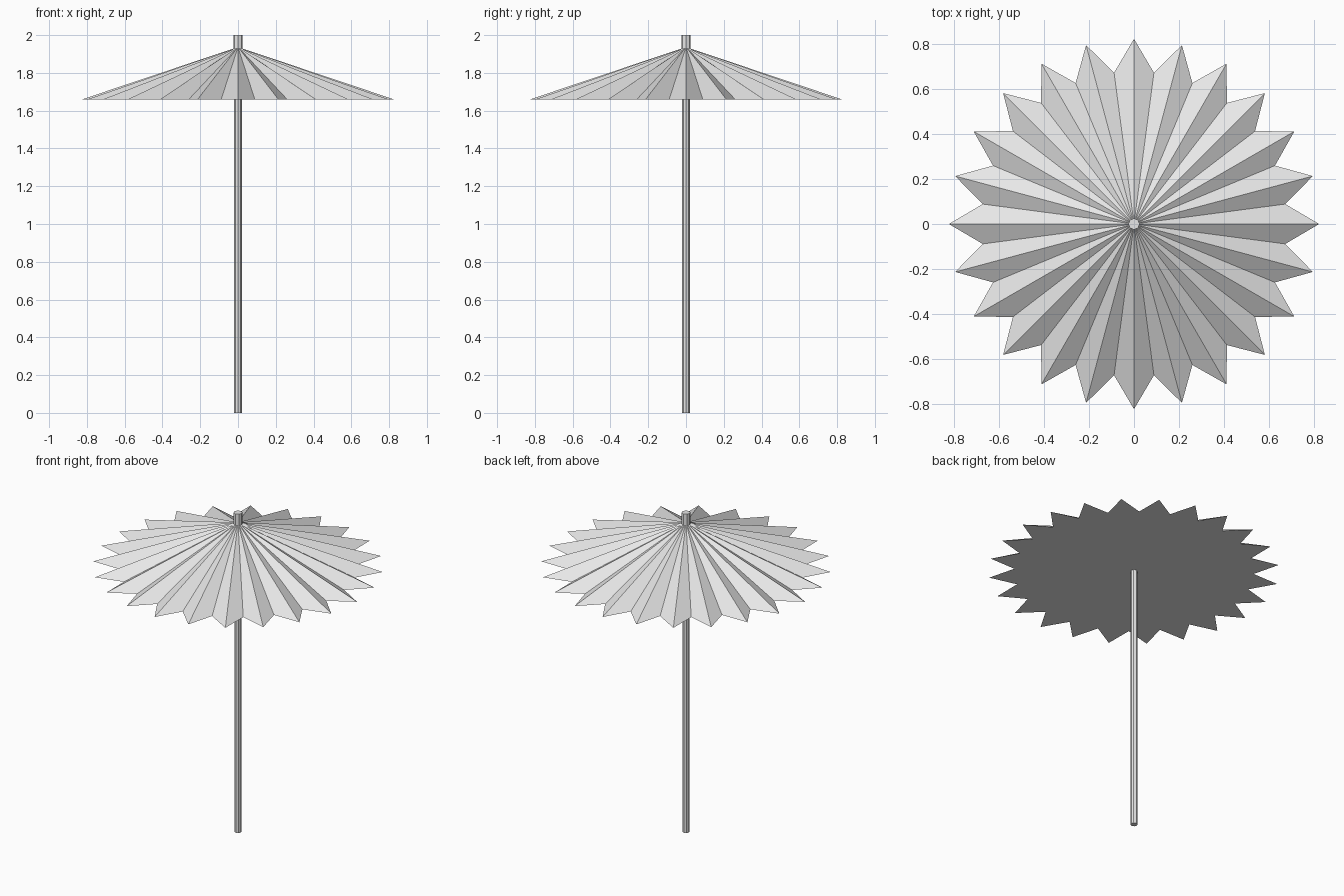
import bpy
import bmesh
from math import cos, sin, pi

cube = bpy.data.objects.get("Cube")
if cube:
    bpy.data.objects.remove(cube, do_unlink=True)

# One pale grey for everything
grey = bpy.data.materials.new("pale_grey")
grey.use_nodes = True
colour = (0.8, 0.8, 0.8, 1.0)
grey.diffuse_color = colour
grey.node_tree.nodes["Principled BSDF"].inputs["Base Color"].default_value = colour


def post(name, radius, bottom, top, sides=8):
    bpy.ops.mesh.primitive_cylinder_add(
        vertices=sides, radius=radius, depth=top - bottom,
        location=(0, 0, (bottom + top) / 2))
    obj = bpy.context.object
    obj.name = name
    obj.data.materials.append(grey)
    return obj


def star_canopy(name, points, tip_radius, notch_radius, rim_z, apex_z):
    """Pleated cone: a star-shaped rim joined to an apex, with a flat underside."""
    bm = bmesh.new()
    apex = bm.verts.new((0, 0, apex_z))
    rim = []
    for i in range(points * 2):
        r = notch_radius if i % 2 else tip_radius
        a = pi * i / points
        rim.append(bm.verts.new((r * cos(a), r * sin(a), rim_z)))
    for i, v in enumerate(rim):
        bm.faces.new((apex, v, rim[(i + 1) % len(rim)]))
    bm.faces.new(rim[::-1])
    mesh = bpy.data.meshes.new(name)
    bm.to_mesh(mesh)
    bm.free()
    mesh.materials.append(grey)
    obj = bpy.data.objects.new(name, mesh)
    bpy.context.collection.objects.link(obj)
    return obj


# Pole, pleated shade and the small cap on top
post("pole", 0.02, 0.0, 1.92)
star_canopy("canopy", 24, 0.825, 0.68, 1.66, 1.937)
post("top_cap", 0.025, 1.925, 2.0)
